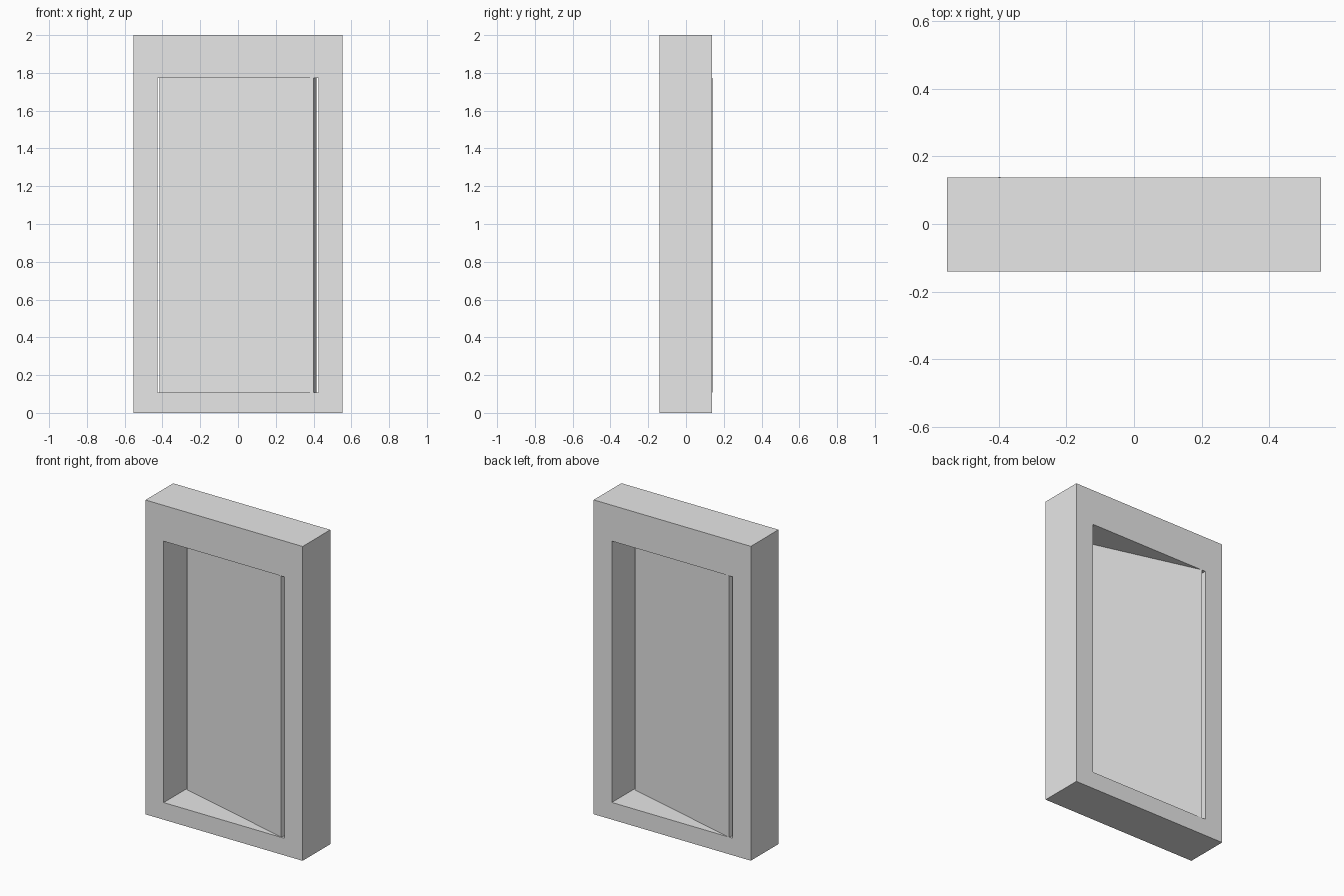
import bpy, bmesh, math
from mathutils import Matrix, Vector

if "Cube" in bpy.data.objects:
    bpy.data.objects.remove(bpy.data.objects["Cube"])

grey = bpy.data.materials.new("plain grey")
grey.diffuse_color = (0.8, 0.8, 0.8, 1)
grey.use_nodes = True
grey.node_tree.nodes["Principled BSDF"].inputs["Base Color"].default_value = grey.diffuse_color


def finish(bm, name):
    bmesh.ops.recalc_face_normals(bm, faces=bm.faces)
    mesh = bpy.data.meshes.new(name)
    bm.to_mesh(mesh)
    bm.free()
    mesh.materials.append(grey)
    obj = bpy.data.objects.new(name, mesh)
    bpy.context.collection.objects.link(obj)
    return obj


def rectangle(bm, half_w, z0, z1, y):
    return [bm.verts.new((x, y, z)) for x, z in
            ((-half_w, z0), (half_w, z0), (half_w, z1), (-half_w, z1))]


SILL, HEAD = 0.109, 1.772       # opening height limits
FRONT, DEPTH = -0.14, 0.278     # frame front plane and depth

# Frame: a rectangular ring pushed back through its depth
bm = bmesh.new()
outer = rectangle(bm, 0.553, 0, 2, FRONT)
inner = rectangle(bm, 0.425, SILL, HEAD, FRONT)
ring = [bm.faces.new((outer[i], outer[(i + 1) % 4], inner[(i + 1) % 4], inner[i]))
        for i in range(4)]
back = bmesh.ops.extrude_face_region(bm, geom=ring, use_keep_orig=True)
bmesh.ops.translate(bm, vec=Vector((0, DEPTH, 0)),
                    verts=[v for v in back["geom"] if isinstance(v, bmesh.types.BMVert)])
finish(bm, "frame")

# Panel: a slab pivoted about its vertical centre line inside the opening
bm = bmesh.new()
bmesh.ops.create_cube(bm, size=1, matrix=Matrix.Diagonal((0.844, 0.06, HEAD - SILL, 1)))
panel = finish(bm, "pivoting_panel")
panel.location = (0, 0.0013, (SILL + HEAD) / 2)
panel.rotation_euler.z = math.radians(-15)
